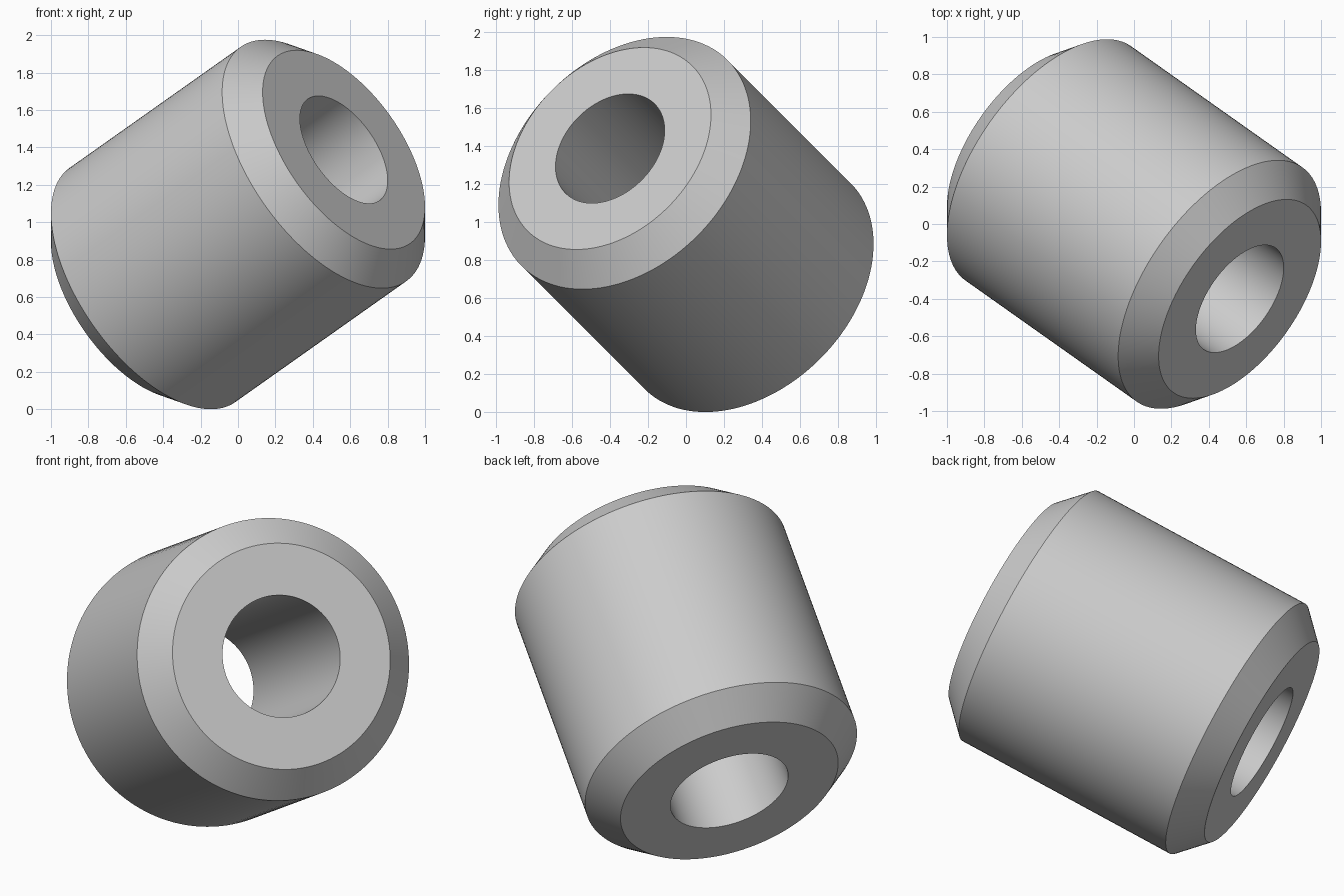
import bpy
import bmesh
from math import radians, tau
from mathutils import Matrix, Vector

cube = bpy.data.objects.get("Cube")
if cube:
    bpy.data.objects.remove(cube, do_unlink=True)

# Dimensions of the bushing
HALF_LENGTH = 0.8
OUTER = 0.767
BORE = 0.332
CHAMFER = 0.153
SEGMENTS = 128
AXIS = Vector((0.7071, -0.5, 0.5))
CENTRE = Vector((0, 0, 0.988))

# Plain grey material
grey = bpy.data.materials.new("light_grey")
grey.use_nodes = True
colour = (0.6, 0.6, 0.6, 1)
grey.diffuse_color = colour
grey.node_tree.nodes["Principled BSDF"].inputs["Base Color"].default_value = colour

# Half cross-section: bore, end faces, chamfers and outer wall
profile = [
    (BORE, -HALF_LENGTH),
    (OUTER - CHAMFER, -HALF_LENGTH),
    (OUTER, CHAMFER - HALF_LENGTH),
    (OUTER, HALF_LENGTH - CHAMFER),
    (OUTER - CHAMFER, HALF_LENGTH),
    (BORE, HALF_LENGTH),
]

# Revolve the closed cross-section around its axis
bm = bmesh.new()
verts = [bm.verts.new((r, 0, z)) for r, z in profile]
edges = [bm.edges.new((v, verts[i - 1])) for i, v in enumerate(verts)]
bmesh.ops.spin(bm, geom=verts + edges, cent=(0, 0, 0), axis=(0, 0, 1),
               angle=tau, steps=SEGMENTS, use_merge=True)
bmesh.ops.remove_doubles(bm, verts=bm.verts[:], dist=0.0001)
bmesh.ops.recalc_face_normals(bm, faces=bm.faces[:])

# Tilt the bushing into place
tilt = AXIS.to_track_quat("Z", "Y").to_matrix().to_4x4()
bm.transform(Matrix.Translation(CENTRE) @ tilt)

mesh = bpy.data.meshes.new("chamfered_bushing")
bm.to_mesh(mesh)
bm.free()
mesh.materials.append(grey)
bushing = bpy.data.objects.new("chamfered_bushing", mesh)
bpy.context.collection.objects.link(bushing)

# Smooth walls with crisp chamfer edges
bpy.ops.object.select_all(action="DESELECT")
bushing.select_set(True)
bpy.context.view_layer.objects.active = bushing
bpy.ops.object.shade_smooth_by_angle(angle=radians(30))
